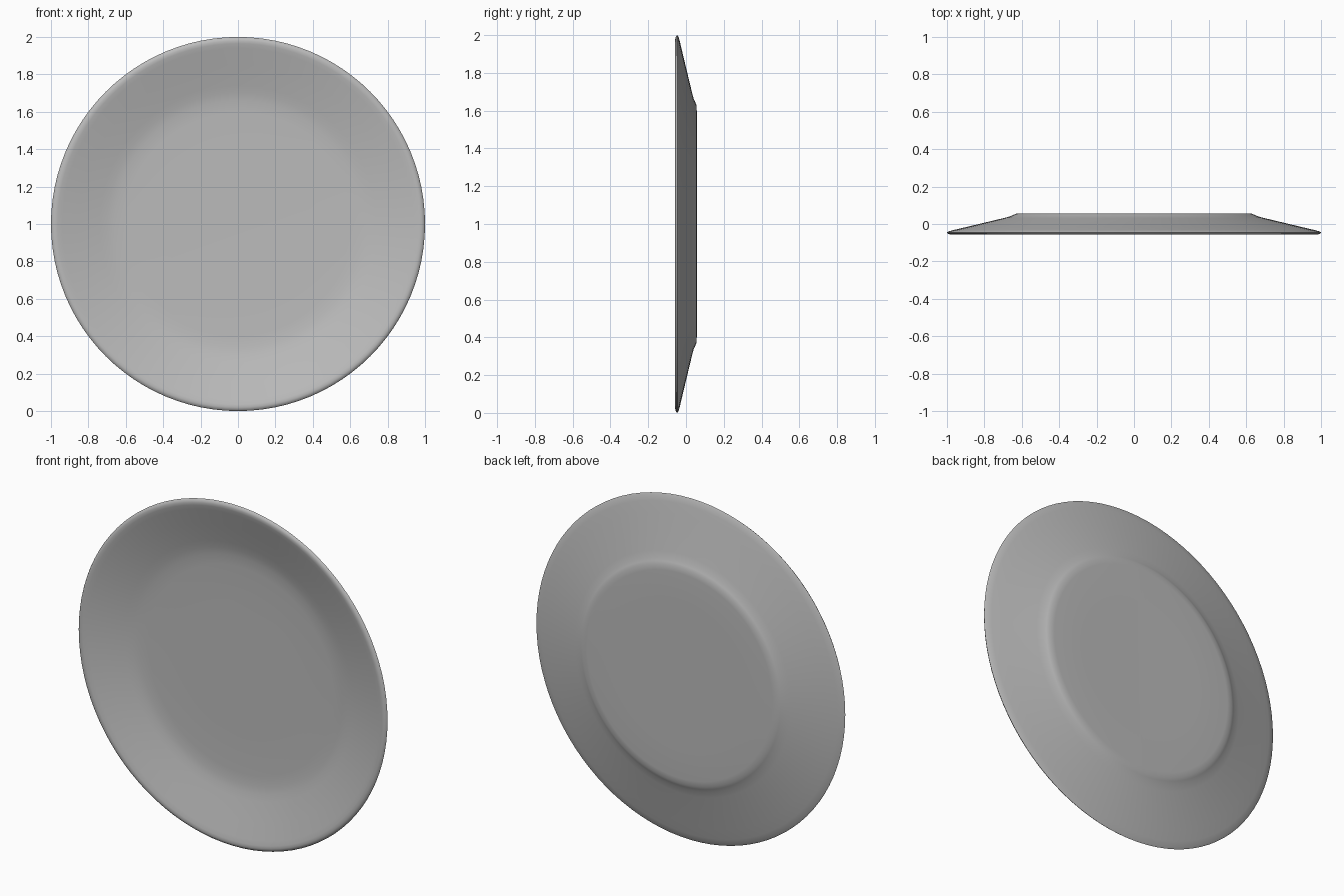
import bpy, bmesh, math
from mathutils import Matrix, Vector

cube = bpy.data.objects.get("Cube")
if cube:
    bpy.data.objects.remove(cube)

# Glazed grey material
grey = bpy.data.materials.new("light_grey")
grey.use_nodes = True
colour = (0.5, 0.5, 0.5, 1)
grey.diffuse_color = colour
grey.node_tree.nodes["Principled BSDF"].inputs["Base Color"].default_value = colour

# Half section of the plate as (radius, y), from back centre around the rim to front centre
profile = [
    (0, 0.055), (0.40, 0.056), (0.60, 0.057), (0.63, 0.055), (0.647, 0.048),
    (0.665, 0.04), (0.70, 0.031), (0.80, 0.007), (0.90, -0.017), (0.96, -0.031),
    (0.99, -0.039), (1.0, -0.045), (0.994, -0.053), (0.98, -0.057), (0.965, -0.055),
    (0.94, -0.048), (0.85, -0.022), (0.74, 0.009), (0.70, 0.019), (0.66, 0.026),
    (0.60, 0.029), (0.40, 0.031), (0, 0.031),
]

# Spin the section about the plate's axis
bm = bmesh.new()
verts = [bm.verts.new((r, y, 0)) for r, y in profile]
edges = [bm.edges.new(pair) for pair in zip(verts, verts[1:])]
bmesh.ops.spin(bm, geom=verts + edges, cent=(0, 0, 0), axis=(0, 1, 0),
               angle=math.tau, steps=96, use_duplicate=False)
bmesh.ops.remove_doubles(bm, verts=bm.verts, dist=0.0005)
bmesh.ops.recalc_face_normals(bm, faces=bm.faces)
bmesh.ops.translate(bm, verts=bm.verts, vec=(0, 0, 1))

mesh = bpy.data.meshes.new("plate")
bm.to_mesh(mesh)
bm.free()
mesh.materials.append(grey)
plate = bpy.data.objects.new("plate", mesh)
bpy.context.collection.objects.link(plate)

# Smooth glaze
bpy.context.view_layer.objects.active = plate
plate.select_set(True)
bpy.ops.object.shade_smooth_by_angle(angle=math.radians(50))
